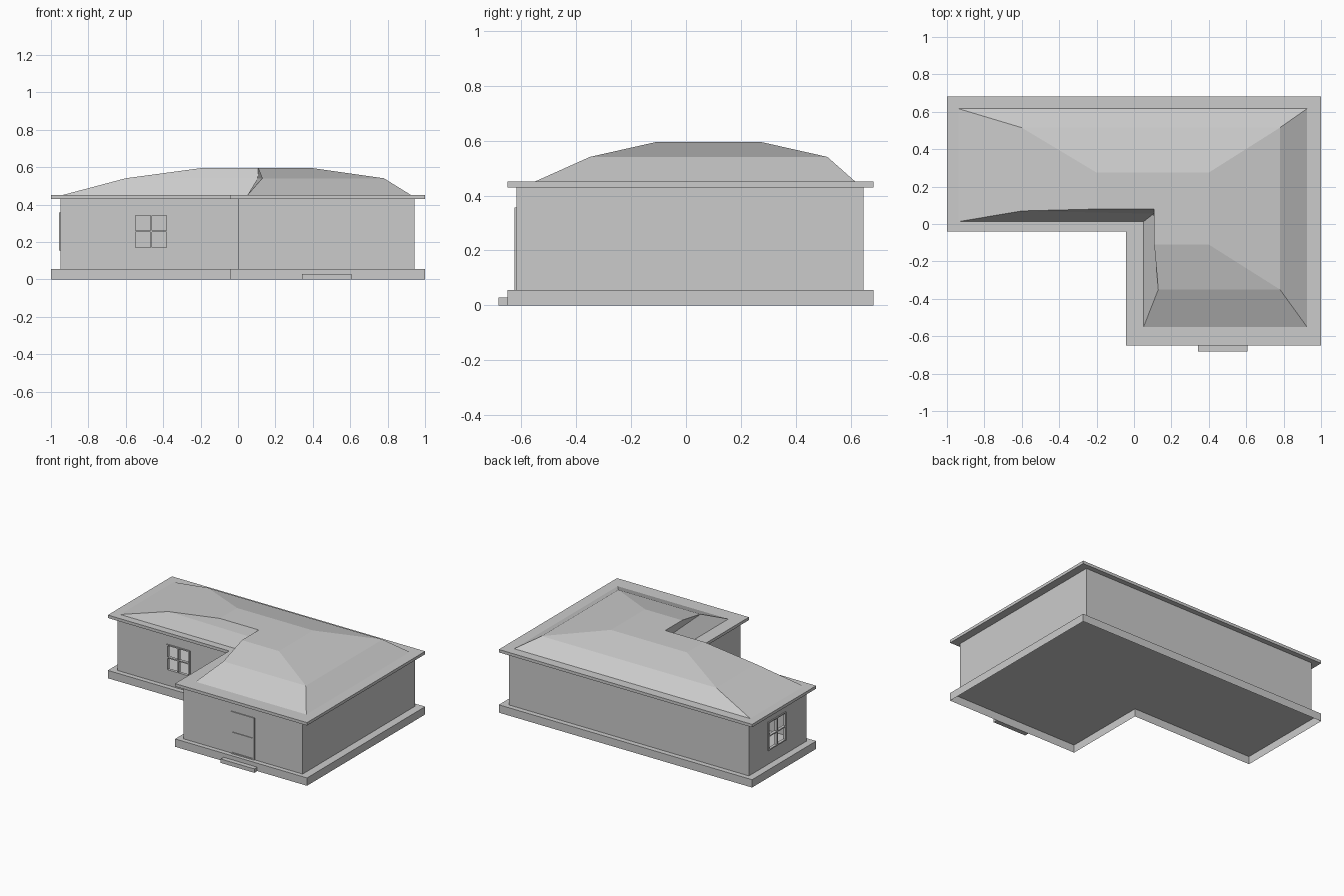
import bpy, bmesh
from math import pi
from mathutils import Matrix

if "Cube" in bpy.data.objects:
    bpy.data.objects.remove(bpy.data.objects["Cube"])


def finish(name, bm):
    mesh = bpy.data.meshes.new(name)
    bm.to_mesh(mesh)
    bm.free()
    obj = bpy.data.objects.new(name, mesh)
    bpy.context.collection.objects.link(obj)
    return obj


def loft(name, rings, bottom=True, top=True):
    """Join matching clockwise (outline, z) rings, with optional end caps."""
    bm = bmesh.new()
    loops = [[bm.verts.new((x, y, z)) for x, y in pts] for pts, z in rings]
    for a, b in zip(loops, loops[1:]):
        for i in range(len(a)):
            j = (i + 1) % len(a)
            bm.faces.new((a[i], b[i], b[j], a[j]))
    if bottom:
        bm.faces.new(loops[0])
    if top:
        bm.faces.new(loops[-1][::-1])
    return finish(name, bm)


def l_shape(x0, x1, xi, y0, y1, yi):
    return [(x0, y1), (x1, y1), (x1, y0), (xi, y0), (xi, yi), (x0, yi)]


def add_box(bm, x0, x1, y0, y1, z0, z1):
    m = Matrix.Translation(((x0 + x1) / 2, (y0 + y1) / 2, (z0 + z1) / 2))
    m = m @ Matrix.Diagonal((x1 - x0, y1 - y0, z1 - z0, 1))
    bmesh.ops.create_cube(bm, size=1, matrix=m)


def frame(name, w, h, bars_x, bars_z, t=0.008, panel=False):
    """Thin frame with bars; local origin at bottom centre, facing -y."""
    bm = bmesh.new()
    for x in [-w / 2 + t / 2, w / 2 - t / 2] + bars_x:
        add_box(bm, x - t / 2, x + t / 2, -0.007, 0.014, 0, h)
    for z in [t / 2, h - t / 2] + bars_z:
        add_box(bm, -w / 2, w / 2, -0.007, 0.014, z - t / 2, z + t / 2)
    if panel:
        add_box(bm, -w / 2, w / 2, -0.002, 0.004, 0, h)
    return finish(name, bm)


# Open-bottomed foundation, hollow walls and eaves share the L-shaped plan
slab = l_shape(-1, 1, -0.042, -0.65, 0.683, -0.04)
wall_line = l_shape(-0.95, 0.943, 0.0, -0.617, 0.647, -0.005)
loft("foundation", [(slab, 0), (slab, 0.056)], bottom=False)
walls = loft("walls", [(wall_line, 0.056), (wall_line, 0.43)], False, False)
solid = walls.modifiers.new("thickness", 'SOLIDIFY')
solid.thickness = 0.012
solid.offset = -1
loft("eaves", [(slab, 0.43), (slab, 0.451)])

# Two-pitch roof
loft("roof", [
    (l_shape(-0.943, 0.927, 0.05, -0.553, 0.618, 0.012), 0.45),
    ([(-0.6, 0.515), (0.78, 0.515), (0.78, -0.35),
      (0.13, -0.35), (0.105, 0.055), (-0.6, 0.07)], 0.541),
    ([(-0.2, 0.275), (0.4, 0.275), (0.4, -0.11),
      (0.108, -0.11), (0.108, 0.08), (-0.2, 0.08)], 0.595),
], bottom=False)

# Open windows with glazing bars
for name, w, loc, turn in (("front_window", 0.184, (-0.465, -0.005, 0.163), 0),
                           ("side_window", 0.2, (-0.95, 0.335, 0.155), -pi / 2)):
    h = w + 0.003
    win = frame(name, w, h, [0], [h / 2])
    bm = bmesh.new()
    add_box(bm, -w / 2 + 0.004, w / 2 - 0.004, -0.03, 0.03, 0.004, h - 0.004)
    cutter = finish(name + "_cutter", bm)
    cutter.hide_render = True
    cutter.hide_viewport = True
    for obj in (win, cutter):
        obj.location = loc
        obj.rotation_euler.z = turn
    cut = walls.modifiers.new(name, 'BOOLEAN')
    cut.operation = 'DIFFERENCE'
    cut.object = cutter

# Door with rail, and doorstep
door = frame("door", 0.185, 0.3, [], [0.15], panel=True)
door.location = (0.4725, -0.617, 0.056)
bm = bmesh.new()
add_box(bm, 0.342, 0.607, -0.683, -0.65, 0, 0.028)
finish("doorstep", bm)
